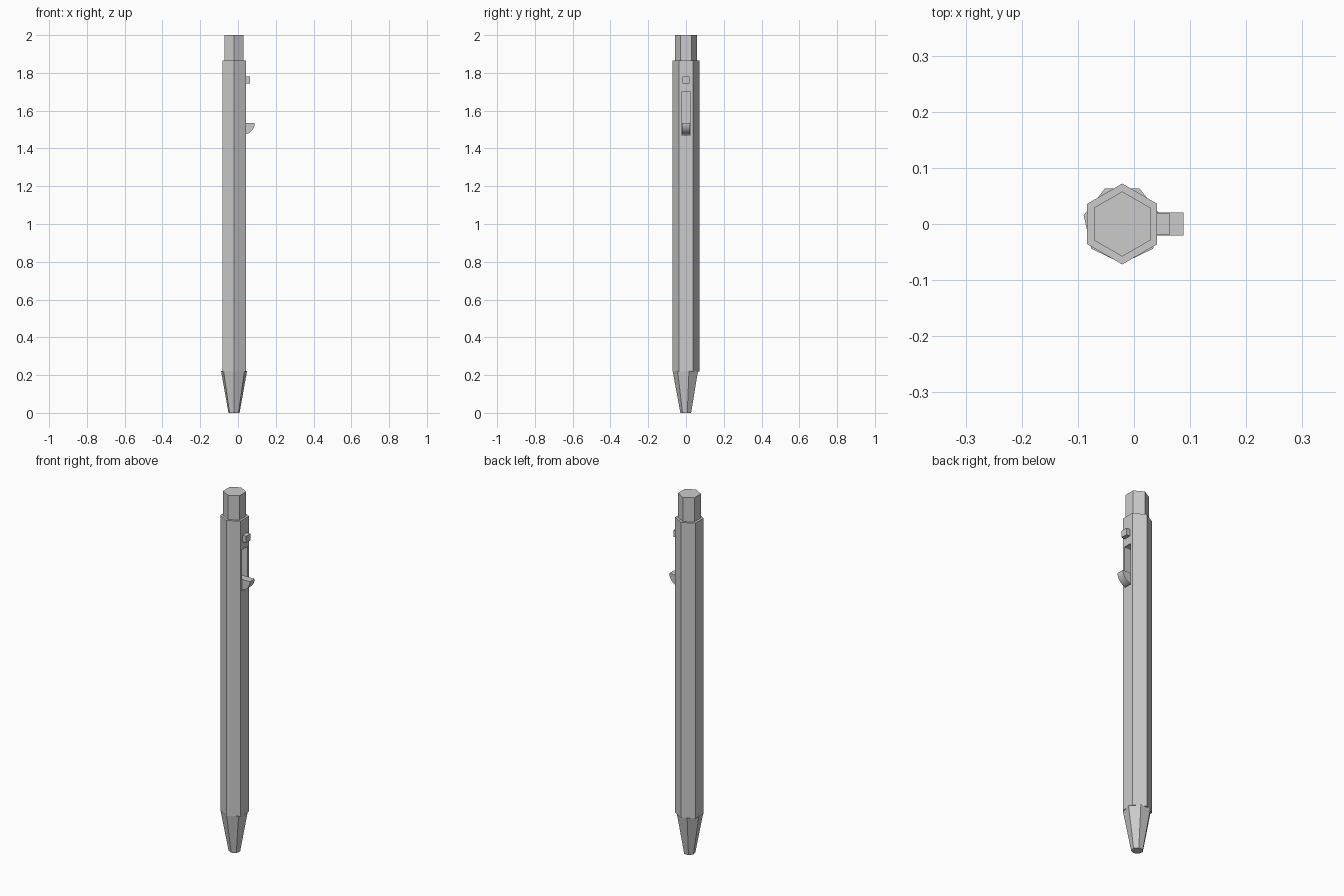
import bpy, bmesh, math

cube = bpy.data.objects.get("Cube")
if cube:
    bpy.data.objects.remove(cube, do_unlink=True)

AXIS_X = -0.021      # pen axis
FLAT_X = 0.0415      # side face that carries the clip

grey = bpy.data.materials.new("light_grey")
grey.use_nodes = True
colour = (0.6, 0.6, 0.6, 1)
grey.diffuse_color = colour
grey.node_tree.nodes["Principled BSDF"].inputs["Base Color"].default_value = colour


def finish(name, bm):
    bmesh.ops.recalc_face_normals(bm, faces=bm.faces)
    mesh = bpy.data.meshes.new(name)
    bm.to_mesh(mesh)
    bm.free()
    mesh.materials.append(grey)
    ob = bpy.data.objects.new(name, mesh)
    bpy.context.scene.collection.objects.link(ob)
    return ob


def prism(name, sides, r_low, r_high, z_low, z_high, turn):
    """Upright closed prism or frustum around the pen axis."""
    bm = bmesh.new()
    rings = []
    for r, z in ((r_low, z_low), (r_high, z_high)):
        angles = [turn + math.tau * i / sides for i in range(sides)]
        rings.append([bm.verts.new((AXIS_X + r * math.cos(a), r * math.sin(a), z))
                      for a in angles])
    low, high = rings
    bm.faces.new(low)
    bm.faces.new(high)
    for i in range(sides):
        j = (i + 1) % sides
        bm.faces.new((low[i], low[j], high[j], high[i]))
    return finish(name, bm)


def side_profile(name, points, half_width):
    """Outline in x and z, extruded evenly along y."""
    bm = bmesh.new()
    face = bm.faces.new([bm.verts.new((x, -half_width, z)) for x, z in points])
    new = bmesh.ops.extrude_face_region(bm, geom=[face])["geom"]
    moved = [v for v in new if isinstance(v, bmesh.types.BMVert)]
    bmesh.ops.translate(bm, verts=moved, vec=(0, 2 * half_width, 0))
    return finish(name, bm)


def block(name, x0, x1, z0, z1, half_width):
    return side_profile(name, [(x0, z0), (x1, z0), (x1, z1), (x0, z1)], half_width)


# Barrel, push button and tapered tip
barrel = prism("barrel", 6, 0.072, 0.072, 0.22, 1.865, math.pi / 2)
prism("push_button", 6, 0.058, 0.058, 1.855, 2.0, math.pi / 2)
prism("tip", 7, 0.030, 0.0705, 0.0, 0.222, -math.pi / 2)

# Slot cut into the barrel
cutter = block("slot_cutter", FLAT_X - 0.04, FLAT_X + 0.03, 1.47, 1.70, 0.023)
cutter.hide_render = True
cutter.hide_viewport = True
cut = barrel.modifiers.new("slot", 'BOOLEAN')
cut.operation = 'DIFFERENCE'
cut.solver = 'EXACT'
cut.object = cutter

# Release stud above the slot
block("release_stud", FLAT_X - 0.01, 0.064, 1.743, 1.78, 0.019)

# Quarter-round slider at the foot of the slot
radius, hub_x, top_z = 0.060, 0.028, 1.534
arc = [(hub_x + radius * math.cos(a), top_z - radius * math.sin(a))
       for a in (math.pi / 2 * i / 12 for i in range(13))]
slider = side_profile("slider", arc + [(0.002, top_z - radius), (0.002, top_z)], 0.0205)
bpy.context.view_layer.objects.active = slider
slider.select_set(True)
bpy.ops.object.shade_smooth_by_angle(angle=math.radians(30))
